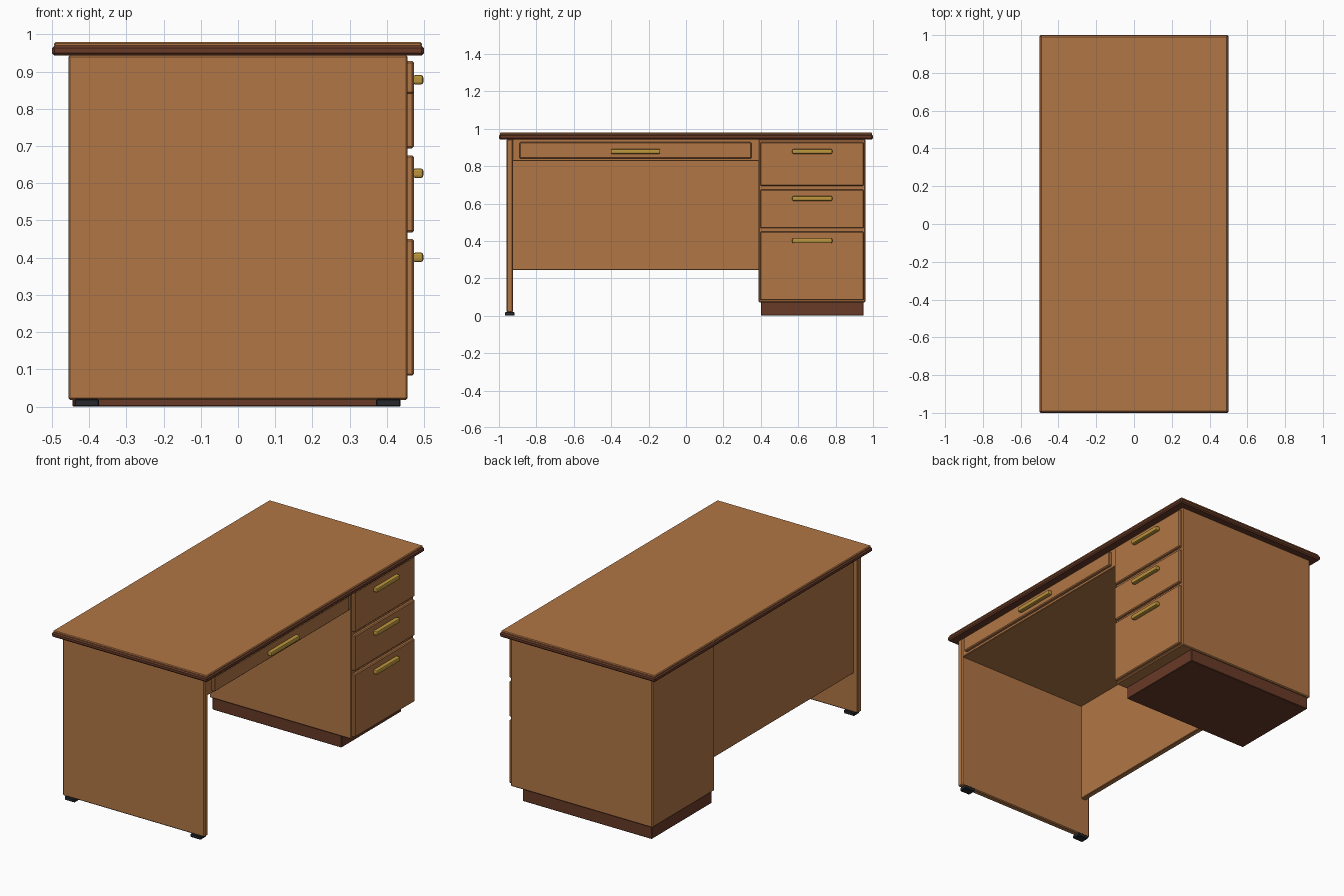
import bpy
import bmesh
from mathutils import Vector

cube = bpy.data.objects.get("Cube")
if cube:
    bpy.data.objects.remove(cube, do_unlink=True)


def material(name, rgb, roughness=0.6):
    mat = bpy.data.materials.new(name)
    mat.use_nodes = True
    mat.diffuse_color = (*rgb, 1)
    shader = mat.node_tree.nodes["Principled BSDF"]
    shader.inputs["Base Color"].default_value = (*rgb, 1)
    shader.inputs["Roughness"].default_value = roughness
    return mat


WOOD = material("warm wood", (0.44, 0.18, 0.06))
DARK = material("dark wood", (0.14, 0.043, 0.021))
BRASS = material("brass", (0.50, 0.30, 0.045), 0.4)
BLACK = material("black rubber", (0.019, 0.021, 0.026))


def box(name, x, y, z, mat, bevel=0.004, segments=1):
    """Bevelled box spanning the given (min, max) ranges."""
    low, high = Vector((x[0], y[0], z[0])), Vector((x[1], y[1], z[1]))
    centre, size = (low + high) / 2, high - low
    bm = bmesh.new()
    bmesh.ops.create_cube(bm, size=1)
    bmesh.ops.scale(bm, vec=size, verts=bm.verts)
    mesh = bpy.data.meshes.new(name)
    bm.to_mesh(mesh)
    bm.free()
    mesh.materials.append(mat)
    obj = bpy.data.objects.new(name, mesh)
    obj.location = centre
    bpy.context.collection.objects.link(obj)
    mod = obj.modifiers.new("Edge bevel", 'BEVEL')
    mod.width = bevel
    mod.segments = segments
    return obj


def drawer(name, y, z, handle_y, handle_z):
    """Drawer front with its bar handle."""
    box(name + "_front", (0.45, 0.473), y, z, WOOD, 0.005)
    box(name + "_handle", (0.470, 0.498), handle_y,
        (handle_z - 0.013, handle_z + 0.013), BRASS, 0.007, 2)


# Desktop: dark moulded edge with a thin wooden surface
box("desktop_edge", (-0.5, 0.5), (-1, 1), (0.943, 0.970), DARK, 0.007)
box("desktop_surface", (-0.494, 0.494), (-0.994, 0.994), (0.966, 0.979), WOOD)

# Side panel on two feet
box("side_panel", (-0.456, 0.456), (-0.96, -0.925), (0.018, 0.944), WOOD, 0.005)
for name, x in (("back_foot", -0.406), ("front_foot", 0.404)):
    box(name, (x - 0.033, x + 0.033), (-0.967, -0.917), (0, 0.020), BLACK, 0.003)

# Drawer pedestal on a recessed plinth
box("pedestal", (-0.456, 0.456), (0.388, 0.96), (0.072, 0.944), WOOD, 0.005)
box("plinth", (-0.445, 0.385), (0.40, 0.95), (0, 0.074), DARK, 0.003)

# Kneehole: modesty panel and shallow drawer box
box("modesty_panel", (-0.43, -0.398), (-0.928, 0.392), (0.245, 0.944), WOOD, 0.003)
box("drawer_box", (-0.40, 0.452), (-0.928, 0.392), (0.828, 0.944), WOOD, 0.003)
drawer("centre_drawer", (-0.89, 0.35), (0.840, 0.928), (-0.402, -0.138), 0.878)

# Pedestal drawers
for name, z, handle_z in (("top_drawer", (0.694, 0.928), 0.878),
                          ("middle_drawer", (0.468, 0.675), 0.627),
                          ("bottom_drawer", (0.083, 0.450), 0.401)):
    drawer(name, (0.397, 0.951), z, (0.568, 0.782), handle_z)
